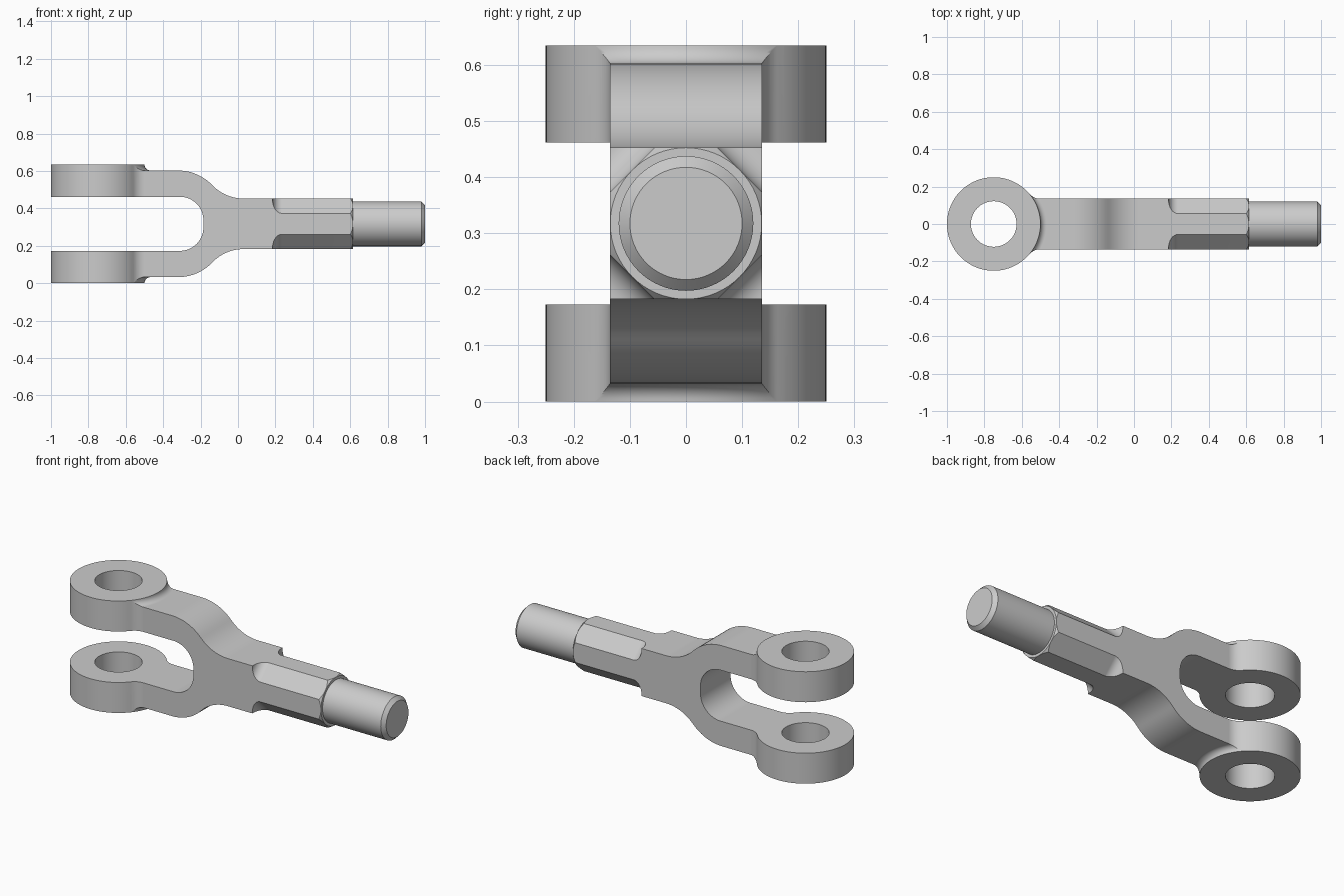
import bpy, bmesh
from math import sin, cos, pi, atan2, atan, sqrt, radians
from mathutils import Matrix

if "Cube" in bpy.data.objects:
    bpy.data.objects.remove(bpy.data.objects["Cube"])

H = 0.3175          # half of total height; everything is built around z = 0 then lifted
EYE_X, EYE_R, HOLE_R = -0.75, 0.25, 0.122
W = 0.135           # half width of the bar
END = 0.615         # end of the octagonal shank


def arc(cx, cy, r, a0, a1, n=12):
    return [(cx + r * cos(a0 + (a1 - a0) * i / n), cy + r * sin(a0 + (a1 - a0) * i / n))
            for i in range(n + 1)]


def make(name, verts, faces, matrix=Matrix()):
    me = bpy.data.meshes.new(name)
    me.from_pydata(verts, [], faces)
    bm = bmesh.new()
    bm.from_mesh(me)
    bmesh.ops.remove_doubles(bm, verts=bm.verts, dist=1e-5)
    bmesh.ops.recalc_face_normals(bm, faces=bm.faces)
    bm.transform(matrix)
    bm.to_mesh(me)
    bm.free()
    ob = bpy.data.objects.new(name, me)
    bpy.context.collection.objects.link(ob)
    return ob


def prism(name, pts, half, plane="XY", matrix=Matrix()):
    n = len(pts)
    put = (lambda a, b, t: (a, b, t)) if plane == "XY" else (lambda a, b, t: (a, t, b))
    verts = [put(a, b, t) for t in (-half, half) for a, b in pts]
    faces = [list(range(n)), list(range(n, 2 * n))]
    faces += [[i, (i + 1) % n, n + (i + 1) % n, n + i] for i in range(n)]
    return make(name, verts, faces)if matrix == Matrix() else make(name, verts, faces, matrix)


def lathe(name, pts, a0=0, a1=2 * pi, steps=64, matrix=Matrix()):
    # closed (radius, height) section swept around z
    n = len(pts)
    full = a1 - a0 > 6.28
    rows = steps if full else steps + 1
    verts = []
    for s in range(rows):
        a = a0 + (a1 - a0) * s / steps
        verts += [(r * cos(a), r * sin(a), h) for r, h in pts]
    faces = []
    for s in range(steps):
        t = (s + 1) % rows
        faces += [[s * n + i, s * n + (i + 1) % n, t * n + (i + 1) % n, t * n + i]
                  for i in range(n) if pts[i][0] + pts[(i + 1) % n][0] > 0]
    if not full:
        faces += [list(range(n)), list(range((rows - 1) * n, rows * n))]
    return make(name, verts, faces, matrix)


def boolean(ob, cutter, op="DIFFERENCE"):
    cutter.hide_render = True
    m = ob.modifiers.new("cut", "BOOLEAN")
    m.object, m.operation, m.solver = cutter, op, "EXACT"
    bpy.context.view_layer.objects.active = ob
    bpy.ops.object.modifier_apply(modifier=m.name)
    bpy.data.objects.remove(cutter)


# Side profile: rounded slot, stepped eye, S-shaped shoulder, shank
theta = 2 * atan(0.150 / 0.35)
total = 0.35 / sin(theta)
r1 = total * 0.52
r2 = total - r1
upper = arc(-0.31, 0.0195, 0.125, 0, pi / 2, 16)
upper += [(-1.1, 0.1445), (-1.1, H), (-0.45, H), (-0.45, 0.285)]
upper += arc(-0.32, 0.285 - r1, r1, pi / 2, pi / 2 - theta, 12)
upper += arc(0.03, W + r2, r2, 1.5 * pi - theta, 1.5 * pi, 12)[1:]
upper += [(END, W)]
fork = prism("fork", upper + [(x, -z) for x, z in reversed(upper)], 0.3, "XZ")

# Plan outline: round eye blended into the bar
f = 0.08
cx = sqrt((EYE_R + f) ** 2 - (W + f) ** 2)
phi = atan2(W + f, cx)
plan = arc(EYE_X, 0, EYE_R, pi, phi, 36)
plan += arc(EYE_X + cx, W + f, f, pi + phi, 1.5 * pi, 10)[1:]
plan += [(0.7, W)]
outline = prism("outline", plan + [(x, -y) for x, y in reversed(plan[1:])], 0.5)
boolean(fork, outline, "INTERSECT")

# Pin holes
boolean(fork, prism("pin_hole", arc(EYE_X, 0, HOLE_R, 0, 2 * pi, 64)[:-1], 0.6))

# Curved step from each eye face down to the arm
step = arc(EYE_R + H - 0.285, H, H - 0.285, pi, 1.5 * pi, 8)
step += [(0.42, 0.285), (0.42, 0.4), (EYE_R, 0.4)]
for side in (1, -1):
    boolean(fork, lathe("step_cutter", [(r, z * side) for r, z in step],
                        -radians(46), radians(46), 32, Matrix.Translation((EYE_X, 0, 0))))

# Four milled corner flats with rounded run-out
flat = arc(0.235, 0.185, 0.05, 1.5 * pi, pi, 10) + [(0.185, 0.3), (0.7, 0.3), (0.7, W)]
for k in range(4):
    boolean(fork, prism("flat_cutter", flat, 0.25, "XZ",
                        Matrix.Rotation(pi / 4 + k * pi / 2, 4, "X")))

# Turned chamfer at the shank end
along_x = Matrix.Rotation(pi / 2, 4, "Y")
boolean(fork, lathe("chamfer_cutter", [(0.159, 0.585), (0.123, 0.63), (0.25, 0.63), (0.25, 0.585)],
                    matrix=along_x))

# Round stud with chamfered tip
stud = lathe("stud", [(0, 0.58), (0.12, 0.58), (0.12, 0.98), (0.10, 1.0), (0, 1.0)], matrix=along_x)

for ob in (fork, stud):
    ob.location.z = H
    bpy.ops.object.select_all(action="DESELECT")
    ob.select_set(True)
    bpy.context.view_layer.objects.active = ob
    bpy.ops.object.shade_smooth_by_angle(angle=radians(25))
    wn = ob.modifiers.new("flat_face_normals", "WEIGHTED_NORMAL")
    wn.keep_sharp = True
